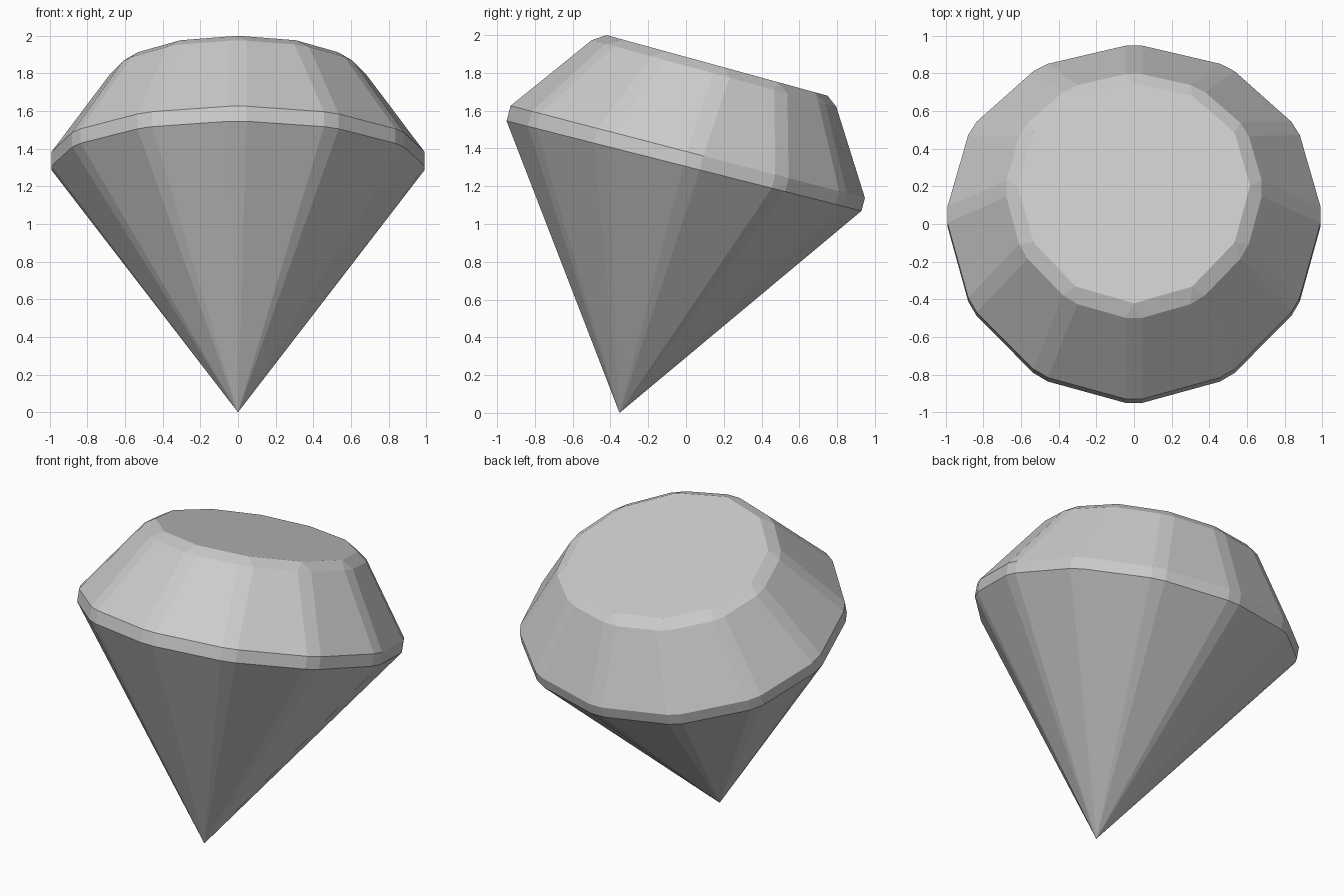
import bpy, bmesh
from math import sin, cos, pi

if "Cube" in bpy.data.objects:
    bpy.data.objects.remove(bpy.data.objects["Cube"])

SIDES = 12
CUT = 0.045      # half width of the narrow facet on each corner
BOW = 0.04       # widest point sits slightly behind the middle


def ring(bm, rx, front, back, cut=True):
    """Tilted ring; front and back are its (y, z) end points."""
    verts = []
    for i in range(SIDES):
        d = CUT / rx
        for a in ([2 * pi * i / SIDES - d, 2 * pi * i / SIDES + d] if cut
                  else [2 * pi * i / SIDES]):
            t = (1 + sin(a)) / 2 + BOW / (back[0] - front[0]) * cos(a) ** 2
            y = front[0] + t * (back[0] - front[0])
            z = front[1] + t * (back[1] - front[1])
            verts.append(bm.verts.new((rx * cos(a), y, z)))
    return verts


bm = bmesh.new()
tip = bm.verts.new((0, -0.352, 0))
low = ring(bm, 0.992, (-0.951, 1.546), (0.930, 1.069))
high = ring(bm, 0.992, (-0.930, 1.626), (0.948, 1.138))
crown = ring(bm, 0.68, (-0.500, 1.974), (0.797, 1.620))
table = ring(bm, 0.617, (-0.421, 2.0), (0.7495, 1.679), cut=False)

# pointed underside, girdle band and crown facets
n = len(low)
for i in range(n):
    j = (i + 1) % n
    bm.faces.new((tip, low[j], low[i]))
    bm.faces.new((low[i], low[j], high[j], high[i]))
    bm.faces.new((high[i], high[j], crown[j], crown[i]))

# bevel between crown and flat table, with a triangle at each corner
for i in range(SIDES):
    j = (i + 1) % SIDES
    bm.faces.new((crown[2 * i], crown[2 * i + 1], table[i]))
    bm.faces.new((crown[2 * i + 1], crown[2 * j], table[j], table[i]))
bm.faces.new(table)

bmesh.ops.recalc_face_normals(bm, faces=bm.faces[:])
mesh = bpy.data.meshes.new("gemstone")
bm.to_mesh(mesh)
bm.free()
gem = bpy.data.objects.new("gemstone", mesh)
bpy.context.collection.objects.link(gem)
